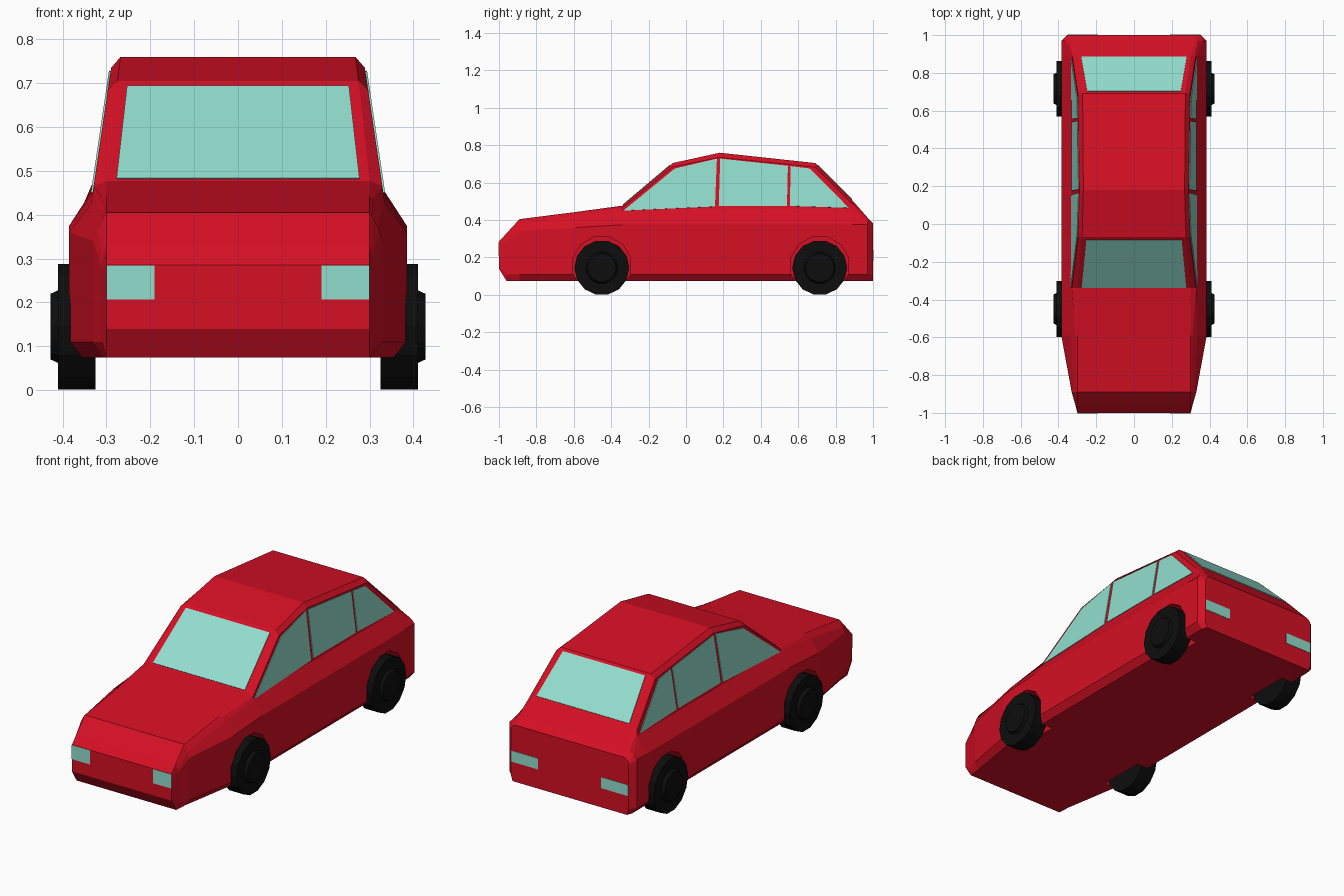
import bpy, bmesh, math
from mathutils import Vector

cube = bpy.data.objects.get("Cube")
if cube:
    bpy.data.objects.remove(cube, do_unlink=True)


def material(name, r, g, b):
    m = bpy.data.materials.new(name)
    m.use_nodes = True
    m.diffuse_color = (r, g, b, 1)
    m.node_tree.nodes["Principled BSDF"].inputs["Base Color"].default_value = (r, g, b, 1)
    return m


RED = material("red paint", 0.67, 0.005, 0.018)
GLASS = material("pale green glass", 0.29, 0.73, 0.62)
BLACK = material("black rubber", 0.004, 0.004, 0.004)


def finish(name, bm, mat):
    bmesh.ops.recalc_face_normals(bm, faces=bm.faces)
    mesh = bpy.data.meshes.new(name)
    bm.to_mesh(mesh)
    bm.free()
    mesh.materials.append(mat)
    obj = bpy.data.objects.new(name, mesh)
    bpy.context.collection.objects.link(obj)
    return obj


def side_x(z):
    """Half width of the leaning cabin side at height z."""
    return 0.33 - (z - 0.46) * 0.148


def plate(name, points, normal, mat=GLASS, thick=0.008):
    """Thin flat panel centred on the given outline."""
    bm = bmesh.new()
    step = Vector(normal).normalized() * thick
    face = bm.faces.new([bm.verts.new(Vector(p) - step / 2) for p in points])
    extruded = bmesh.ops.extrude_face_region(bm, geom=[face])["geom"]
    bmesh.ops.translate(bm, vec=step, verts=[v for v in extruded if isinstance(v, bmesh.types.BMVert)])
    return finish(name, bm, mat)


def drum(bm, r1, r2, x1, x2, y, z, sides):
    """Closed drum along x, radius r1 at x1 and r2 at x2."""
    rings = []
    for r, x in ((r1, x1), (r2, x2)):
        angles = [2 * math.pi * (i + 0.5) / sides for i in range(sides)]
        rings.append([bm.verts.new((x, y + r * math.sin(a), z + r * math.cos(a))) for a in angles])
    for i in range(sides):
        j = (i + 1) % sides
        bm.faces.new((rings[0][i], rings[0][j], rings[1][j], rings[1][i]))
    bm.faces.new(rings[0])
    bm.faces.new(rings[1])


# Body sections: y, then (x, z) of sill, lower side, shoulder, belt, roof side, roof edge
def cabin(y, roof_side, roof_x, roof_z):
    return (y, (0.355, 0.075), (0.385, 0.11), (0.385, 0.375), (side_x(0.46), 0.46),
            (side_x(roof_side), roof_side), (roof_x, roof_z))


sections = [
    (-1.0, (0.30, 0.14), (0.30, 0.155), (0.30, 0.25), (0.30, 0.265), (0.30, 0.275), (0.30, 0.285)),
    (-0.96, (0.30, 0.075), (0.31, 0.11), (0.31, 0.28), (0.308, 0.30), (0.304, 0.32), (0.30, 0.329)),
    (-0.89, (0.305, 0.075), (0.33, 0.11), (0.33, 0.34), (0.32, 0.37), (0.305, 0.398), (0.30, 0.405)),
    (-0.59, (0.355, 0.075), (0.385, 0.11), (0.385, 0.36), (0.335, 0.425), (0.31, 0.438), (0.30, 0.443)),
    (-0.34, (0.355, 0.075), (0.385, 0.11), (0.385, 0.375), (side_x(0.45), 0.45),
     (side_x(0.465), 0.465), (0.30, 0.477)),
    cabin(-0.07, 0.685, 0.275, 0.705),
    cabin(0.18, 0.735, 0.268, 0.76),
    cabin(0.69, 0.683, 0.272, 0.705),
    cabin(0.89, 0.485, 0.30, 0.505),
    (0.97, (0.355, 0.075), (0.385, 0.11), (0.385, 0.375), (0.365, 0.395), (0.34, 0.408), (0.325, 0.414)),
    (1.0, (0.345, 0.075), (0.355, 0.11), (0.355, 0.35), (0.352, 0.365), (0.34, 0.378), (0.325, 0.384)),
]
bm = bmesh.new()
loops = []
for y, *half in sections:
    outline = half + [(-x, z) for x, z in reversed(half)]
    loops.append([bm.verts.new((x, y, z)) for x, z in outline])
for a, b in zip(loops, loops[1:]):
    for i in range(len(a)):
        j = (i + 1) % len(a)
        bm.faces.new((a[i], a[j], b[j], b[i]))
bm.faces.new(loops[0])
bm.faces.new(loops[-1])
body = finish("body", bm, RED)

# Wheel arches cut into the body
AXLES = {"front": -0.45, "rear": 0.715}
for end, y in AXLES.items():
    for side in (1, -1):
        bm = bmesh.new()
        drum(bm, 0.16, 0.16, side * 0.29, side * 0.5, y, 0.155, 12)
        cutter = finish("arch_cutter", bm, RED)
        cutter.hide_render = True
        mod = body.modifiers.new("arch", 'BOOLEAN')
        mod.object = cutter
        mod.solver = 'EXACT'
        bpy.context.view_layer.objects.active = body
        bpy.ops.object.modifier_apply(modifier=mod.name)
        bpy.data.objects.remove(cutter, do_unlink=True)

# Wheels with a raised hub
for end, y in AXLES.items():
    for side, label in ((1, "left"), (-1, "right")):
        bm = bmesh.new()
        drum(bm, 0.147, 0.147, side * 0.325, side * 0.41, y, 0.145, 14)
        drum(bm, 0.09, 0.077, side * 0.40, side * 0.427, y, 0.145, 14)
        finish(f"{end}_{label}_wheel", bm, BLACK)

# Side windows, outlines as (y, z)
windows = {
    "front": [(-0.335, 0.45), (-0.06, 0.675), (0.165, 0.728), (0.155, 0.472)],
    "middle": [(0.183, 0.728), (0.545, 0.69), (0.54, 0.475), (0.175, 0.475)],
    "rear": [(0.56, 0.688), (0.663, 0.675), (0.87, 0.465), (0.555, 0.475)],
}
for place, outline in windows.items():
    for side, label in ((1, "left"), (-1, "right")):
        plate(f"{place}_{label}_window", [(side * side_x(z), y, z) for y, z in outline],
              (side, 0, 0.148))


# Windscreen and rear window
def screen(name, low, high, normal):
    (x1, y1, z1), (x2, y2, z2) = low, high
    plate(name, [(-x1, y1, z1), (x1, y1, z1), (x2, y2, z2), (-x2, y2, z2)], normal)


screen("windscreen", (0.277, -0.335, 0.481), (0.253, -0.085, 0.692), (0, -0.228, 0.27))
screen("rear_window", (0.28, 0.885, 0.51), (0.248, 0.702, 0.693), (0, 1, 1))

# Lamps
for side, label in ((1, "left"), (-1, "right")):
    for name, y, x1, x2, z1, z2 in (("headlamp", -0.998, 0.19, 0.30, 0.207, 0.284),
                                    ("tail_lamp", 0.998, 0.19, 0.353, 0.18, 0.24)):
        plate(f"{label}_{name}", [(side * x1, y, z1), (side * x2, y, z1),
                                  (side * x2, y, z2), (side * x1, y, z2)], (0, y, 0))
